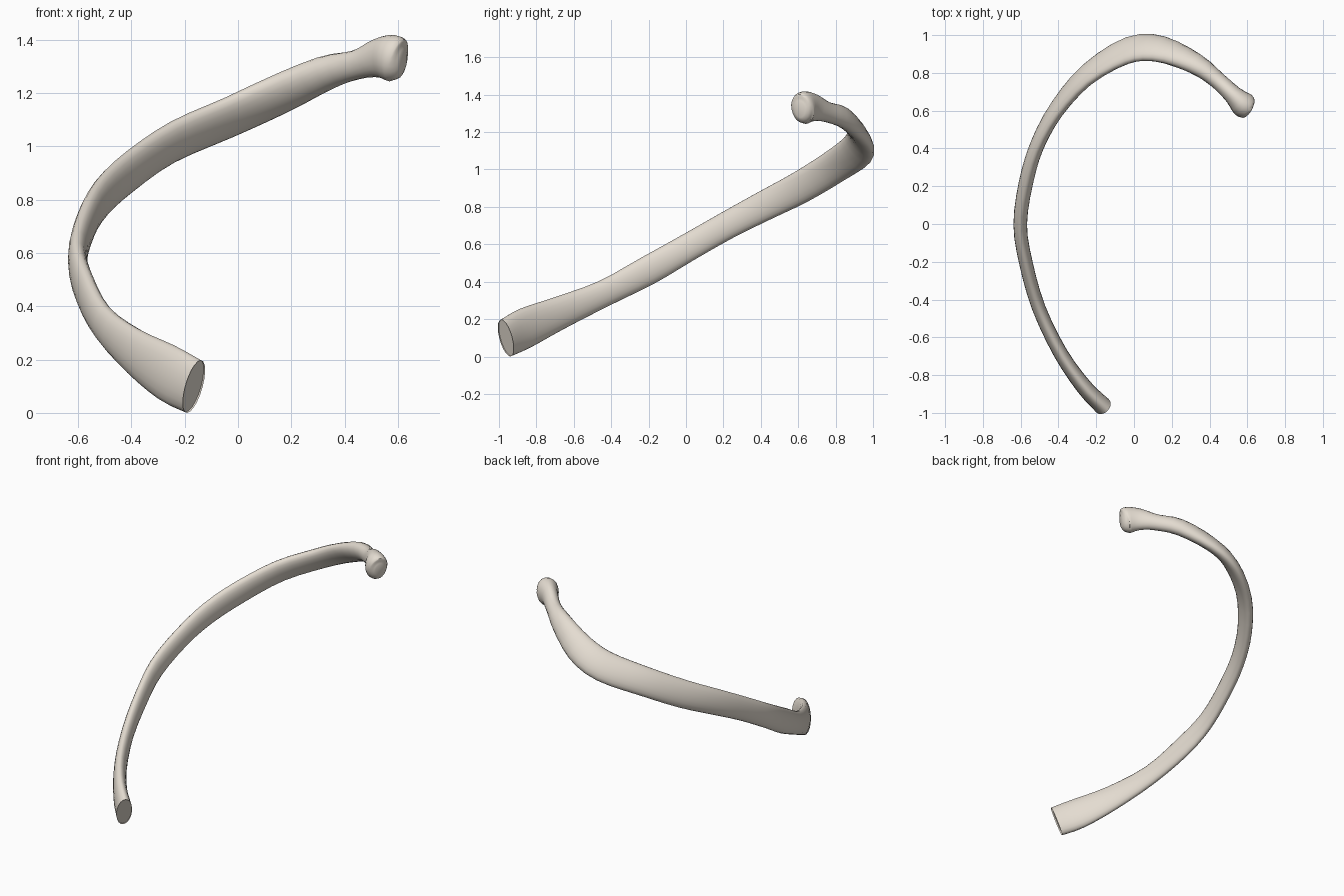
import bpy, bmesh, math
from mathutils import Vector

if "Cube" in bpy.data.objects:
    bpy.data.objects.remove(bpy.data.objects["Cube"])

# Stations: x, y, z, half height, half thickness, roll in degrees
STATIONS = [
    (-0.160, -0.962, 0.103, 0.105, 0.048, 0),
    (-0.260, -0.860, 0.155, 0.110, 0.043, 0),
    (-0.385, -0.680, 0.235, 0.090, 0.038, 0),
    (-0.500, -0.440, 0.340, 0.072, 0.036, 0),
    (-0.568, -0.200, 0.465, 0.078, 0.036, 0),
    (-0.597, 0.000, 0.580, 0.074, 0.036, 0),
    (-0.567, 0.220, 0.705, 0.074, 0.038, 3),
    (-0.507, 0.420, 0.810, 0.080, 0.038, 6),
    (-0.400, 0.615, 0.910, 0.086, 0.040, 14),
    (-0.240, 0.795, 1.020, 0.090, 0.042, 26),
    (-0.030, 0.920, 1.112, 0.097, 0.043, 38),
    (0.140, 0.928, 1.190, 0.090, 0.045, 45),
    (0.330, 0.850, 1.278, 0.068, 0.050, 35),
    (0.450, 0.760, 1.310, 0.055, 0.045, 10),
    (0.530, 0.685, 1.335, 0.074, 0.050, 0),
    (0.582, 0.635, 1.335, 0.088, 0.068, 0),
    (0.610, 0.618, 1.325, 0.076, 0.058, 0),
    (0.625, 0.610, 1.322, 0.040, 0.030, 0),
]
SIDES, STEPS = 20, 3


def catmull(i, t):
    """Smoothly interpolated station values."""
    n = len(STATIONS) - 1
    p0, p1, p2, p3 = (STATIONS[max(0, min(n, i + k))] for k in (-1, 0, 1, 2))
    return [0.5 * (2 * b + (c - a) * t + (2 * a - 5 * b + 4 * c - d) * t * t
                   + (3 * b - a - 3 * c + d) * t ** 3)
            for a, b, c, d in zip(p0, p1, p2, p3)]


samples = [catmull(i, k / STEPS) for i in range(len(STATIONS) - 1) for k in range(STEPS)]
samples.append(list(STATIONS[-1]))
points = [Vector(s[:3]) for s in samples]

# Rib shaft, neck and head lofted as one tube
bm = bmesh.new()
rings = []
for i, (s, p) in enumerate(zip(samples, points)):
    tangent = (points[min(i + 1, len(points) - 1)] - points[max(i - 1, 0)]).normalized()
    inward = tangent.cross(Vector((0, 0, 1))).normalized()
    up = inward.cross(tangent)
    h, t, roll = s[3], s[4], math.radians(s[5])
    tall = up * math.cos(roll) + inward * math.sin(roll)
    wide = inward * math.cos(roll) - up * math.sin(roll)
    ring = []
    for k in range(SIDES):
        a = math.tau * k / SIDES
        ring.append(bm.verts.new(p + tall * (h * math.sin(a)) + wide * (t * math.cos(a))))
    rings.append(ring)
for r, q in zip(rings, rings[1:]):
    for k in range(SIDES):
        j = (k + 1) % SIDES
        bm.faces.new((r[k], r[j], q[j], q[k]))

# Slightly hollow cut face at the front end, closed cap on the head
front = bm.faces.new(rings[0])
bm.faces.new(rings[-1])
inset = bmesh.ops.inset_region(bm, faces=[front], thickness=0.012)
along = (points[1] - points[0]).normalized()
for v in front.verts:
    v.co += along * 0.008
bmesh.ops.recalc_face_normals(bm, faces=bm.faces)

# Rest on the ground and centre
for axis in range(3):
    lo = min(v.co[axis] for v in bm.verts)
    hi = max(v.co[axis] for v in bm.verts)
    offset = lo if axis == 2 else (lo + hi) / 2
    for v in bm.verts:
        v.co[axis] -= offset

mesh = bpy.data.meshes.new("rib_bone")
bm.to_mesh(mesh)
bm.free()
rib = bpy.data.objects.new("rib_bone", mesh)
bpy.context.collection.objects.link(rib)

bone = bpy.data.materials.new("bone")
bone.diffuse_color = (0.78, 0.72, 0.64, 1)
bone.use_nodes = True
bone.node_tree.nodes["Principled BSDF"].inputs["Base Color"].default_value = bone.diffuse_color
mesh.materials.append(bone)

bpy.context.view_layer.objects.active = rib
rib.select_set(True)
bpy.ops.object.shade_smooth_by_angle(angle=math.radians(50))
